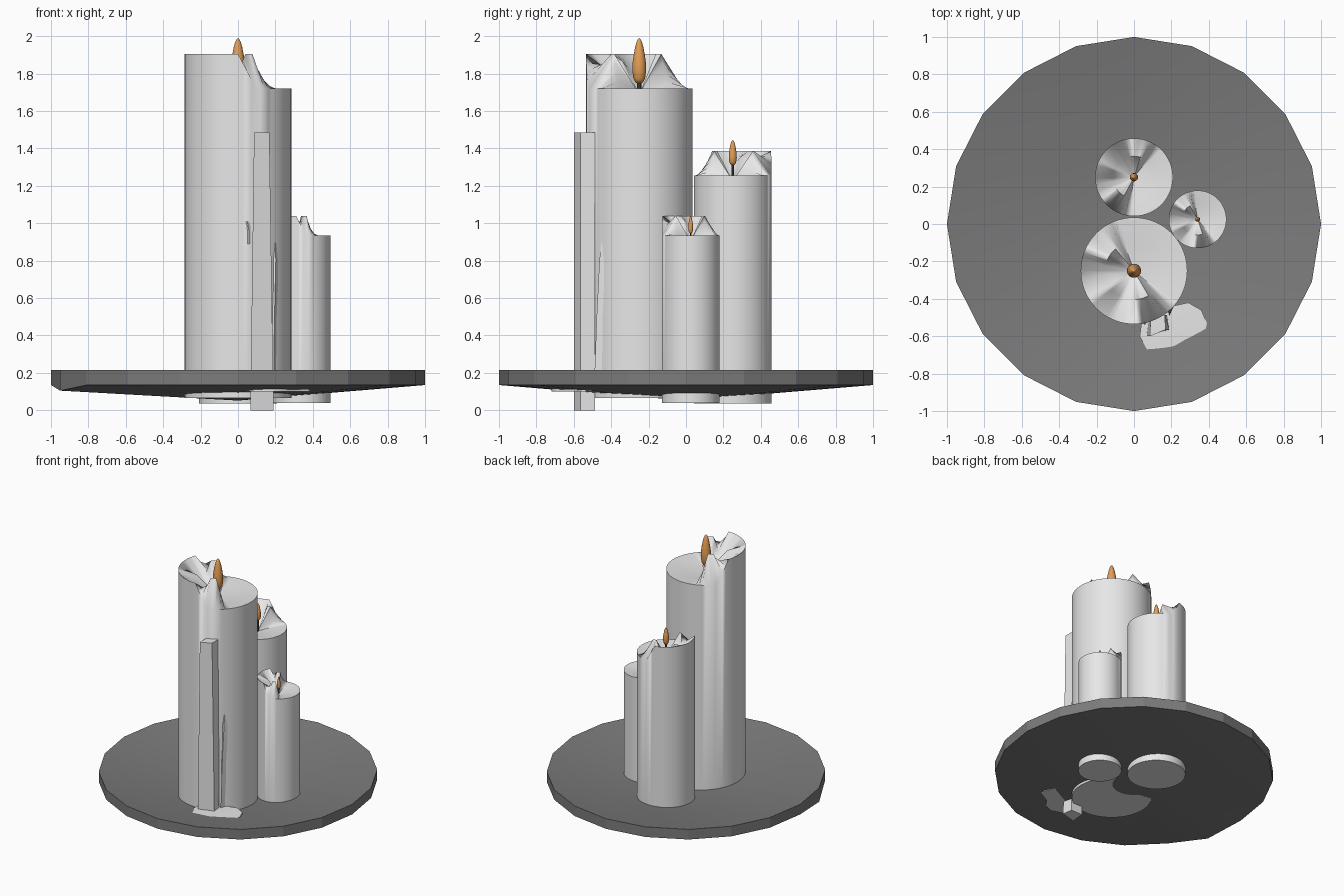
import bpy, bmesh, math
from math import radians, cos, sin, pi

if "Cube" in bpy.data.objects:
    bpy.data.objects.remove(bpy.data.objects["Cube"])


def material(name, rgb):
    m = bpy.data.materials.new(name)
    m.use_nodes = True
    m.diffuse_color = (*rgb, 1)
    bsdf = m.node_tree.nodes["Principled BSDF"]
    bsdf.inputs["Base Color"].default_value = (*rgb, 1)
    return m


wax = material("pale wax", (0.8, 0.8, 0.8))
stone = material("grey plate", (0.2, 0.2, 0.2))
orange = material("flame orange", (0.77, 0.34, 0.09))
soot = material("dark wick", (0.08, 0.08, 0.08))


def loft(name, rings, mat, smooth=None):
    """Skin a list of rings; a ring of one point closes to a tip."""
    bm = bmesh.new()
    loops = [[bm.verts.new(p) for p in ring] for ring in rings]
    for a, b in zip(loops, loops[1:]):
        n = max(len(a), len(b))
        for i in range(n):
            j = (i + 1) % n
            quad = [a[i % len(a)], a[j % len(a)], b[j % len(b)], b[i % len(b)]]
            bm.faces.new(list(dict.fromkeys(quad)))
    for end in (loops[0], loops[-1]):
        if len(end) > 2:
            bm.faces.new(end)
    bmesh.ops.recalc_face_normals(bm, faces=bm.faces)
    mesh = bpy.data.meshes.new(name)
    bm.to_mesh(mesh)
    bm.free()
    mesh.materials.append(mat)
    obj = bpy.data.objects.new(name, mesh)
    bpy.context.collection.objects.link(obj)
    if smooth:
        bpy.ops.object.select_all(action="DESELECT")
        obj.select_set(True)
        bpy.context.view_layer.objects.active = obj
        bpy.ops.object.shade_smooth_by_angle(angle=radians(smooth))
    return obj


def circle(x, y, z, r, n, turn=0):
    t = radians(turn)
    return [(x + r * cos(2 * pi * i / n + t), y + r * sin(2 * pi * i / n + t), z)
            for i in range(n)]


def blend(keys, a):
    """Piecewise linear height over the angle in degrees."""
    for (a0, h0), (a1, h1) in zip(keys, keys[1:]):
        if a0 <= a <= a1:
            return h0 + (h1 - h0) * (a - a0) / (a1 - a0)
    return 0


# Melted top: raised outer lip and jagged inner ridge
LIP = [(140, 0), (160, 1), (270, 1), (290, 0)]
RIDGE = [(110, 0), (130, 1), (145, 1), (165, .35), (185, .3), (215, .8),
         (245, .3), (265, .35), (285, 1), (300, 1), (320, 0)]


def candle(label, x, y, r, low, top, peak, turn, flame):
    n = 72
    rise = peak - top
    rim = [(px, py, top + rise * blend(LIP, 360 * i / n))
           for i, (px, py, _) in enumerate(circle(x, y, top, r, n, turn))]
    ridge = [(px, py, top - .01 + (rise + .01) * blend(RIDGE, 360 * i / n))
             for i, (px, py, _) in enumerate(circle(x, y, top, r * .54, n, turn))]
    loft(label + "_candle", [circle(x, y, low, r, n, turn), rim, ridge,
                             [(x, y, top - .03)]], wax, 60)
    # Flame and wick
    z0, z1, fr = flame
    profile = [(.03, .55), (.12, .85), (.3, 1), (.45, .97), (.62, .82),
               (.8, .6), (.92, .38), (.98, .18)]
    rings = [[(x, y, z0)]]
    rings += [circle(x, y, z0 + (z1 - z0) * h, fr * w, 14) for h, w in profile]
    loft(label + "_flame", rings + [[(x, y, z1)]], orange, 60)
    loft(label + "_wick", [circle(x, y, top - .03, fr * .3, 8),
                           circle(x, y, z0 + .02, fr * .3, 8)], soot, 40)


candle("large", 0, -.25, .285, .065, 1.72, 1.905, 0, (1.745, 1.99, .038))
candle("medium", 0, .25, .208, .035, 1.255, 1.385, -58, (1.31, 1.445, .022))
candle("small", .34, .025, .154, .04, .935, 1.04, -11, (.945, 1.04, .013))

# Plate: thin faceted dish, sunk in the middle, with one chipped lower corner
under = circle(0, 0, .135, 1, 20)
under[11] = (*under[11][:2], .105)
loft("plate", [[(0, 0, .09)], circle(0, 0, .115, .45, 20),
               circle(0, 0, .215, 1, 20), under, [(0, 0, .052)]], stone, 15)

# Long wax run standing in front of the large candle
foot = [(.066, -.6), (.19, -.565), (.178, -.487), (.08, -.487)]
head = [(.086, -.6), (.168, -.565), (.166, -.487), (.088, -.487)]
loft("long_drip", [[(px, py, 0) for px, py in foot],
                   [(px, py, 1.485) for px, py in head]], wax)


# Wax runs hugging the large candle wall
def wall_point(x, z, lift):
    return (x, -.25 - math.sqrt(.285 ** 2 - x * x) - lift, z)


def run(name, sections):
    loft(name, [[wall_point(x - w, z, -.01), wall_point(x, z, d),
                 wall_point(x + w, z, -.01)] for x, z, w, d in sections], wax, 50)


run("thin_drip", [(.19, .1, .013, .03), (.195, .5, .018, .02),
                  (.202, .8, .024, .012), (.2, .95, .008, -.005)])
run("short_drip", [(.06, .89, .018, .008), (.058, .96, .018, .008),
                   (.05, 1.01, .028, .005)])

# Spilled wax puddle
outline = [(.03, -.6), (.08, -.69), (.17, -.72), (.25, -.69), (.29, -.63),
           (.38, -.58), (.39, -.53), (.36, -.46), (.29, -.42), (.2, -.44),
           (.1, -.47), (.04, -.53)]
loft("puddle", [[(px, py, .1) for px, py in outline],
                [(px, py, .157) for px, py in outline],
                [(.18, -.57, .16)]], wax, 40)
